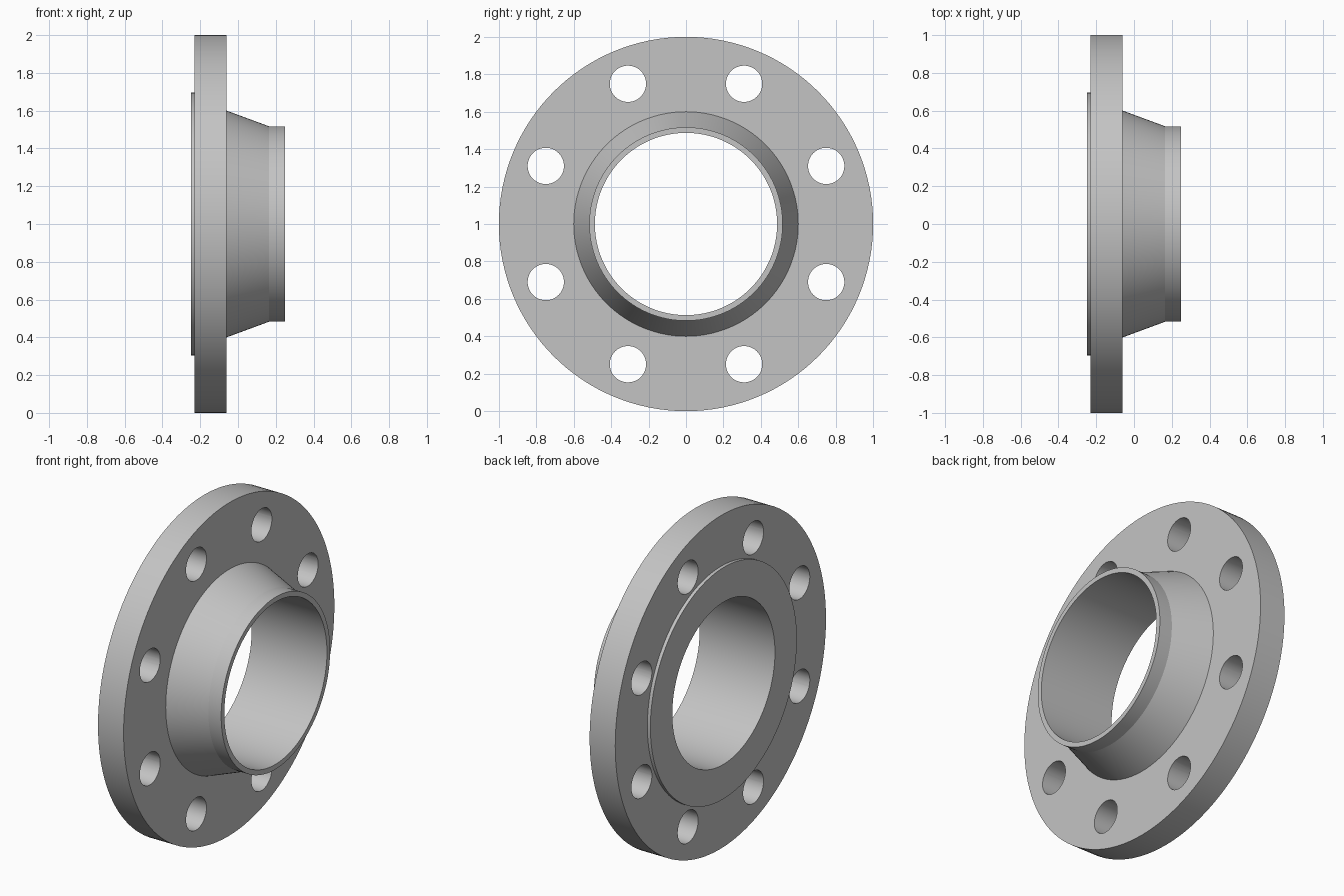
import bpy, bmesh, math
from mathutils import Matrix, Vector

if "Cube" in bpy.data.objects:
    bpy.data.objects.remove(bpy.data.objects["Cube"], do_unlink=True)

SEGMENTS = 128
CENTRE = Vector((0, 0, 1))
BOLT_CIRCLE, BOLT_RADIUS, BOLTS = 0.811, 0.097, 8


def make_object(name, bm):
    bmesh.ops.recalc_face_normals(bm, faces=bm.faces)
    mesh = bpy.data.meshes.new(name)
    bm.to_mesh(mesh)
    bm.free()
    obj = bpy.data.objects.new(name, mesh)
    bpy.context.collection.objects.link(obj)
    return obj


steel = bpy.data.materials.new("plain grey steel")
steel.use_nodes = True
grey = (0.55, 0.55, 0.55, 1)
steel.diffuse_color = grey
steel.node_tree.nodes["Principled BSDF"].inputs["Base Color"].default_value = grey

# Flange body: closed (x, radius) section turned about the x axis
section = [
    (-0.25, 0.487), (-0.25, 0.695), (-0.23, 0.695), (-0.23, 1.0),
    (-0.06, 1.0), (-0.06, 0.6), (0.165, 0.517), (0.25, 0.517), (0.25, 0.487),
]
bm = bmesh.new()
ring = [bm.verts.new((x, 0, 1 + r)) for x, r in section]
edges = [bm.edges.new((a, b)) for a, b in zip(ring, ring[1:] + ring[:1])]
bmesh.ops.spin(bm, geom=ring + edges, cent=CENTRE, axis=(1, 0, 0),
               angle=math.tau, steps=SEGMENTS, use_merge=True)
bmesh.ops.remove_doubles(bm, verts=bm.verts, dist=1e-5)
flange = make_object("weld_neck_flange", bm)
flange.data.materials.append(steel)

# Bolt holes: one cutter holding all the cylinders
bm = bmesh.new()
for i in range(BOLTS):
    a = (i + 0.5) * math.tau / BOLTS
    spot = CENTRE + BOLT_CIRCLE * Vector((0, math.cos(a), math.sin(a)))
    place = Matrix.Translation(spot) @ Matrix.Rotation(math.pi / 2, 4, "Y")
    bmesh.ops.create_cone(bm, cap_ends=True, segments=48, radius1=BOLT_RADIUS,
                          radius2=BOLT_RADIUS, depth=1, matrix=place)
cutter = make_object("bolt_hole_cutter", bm)
cutter.hide_render = True
cutter.data.materials.append(steel)

cut = flange.modifiers.new("bolt holes", "BOOLEAN")
cut.operation, cut.solver, cut.object = "DIFFERENCE", "EXACT", cutter

bpy.ops.object.select_all(action="DESELECT")
flange.select_set(True)
bpy.context.view_layer.objects.active = flange
bpy.ops.object.modifier_apply(modifier=cut.name)
bpy.data.objects.remove(cutter, do_unlink=True)

# Smooth round walls, crisp rims
bpy.ops.object.shade_smooth_by_angle(angle=math.radians(15))
